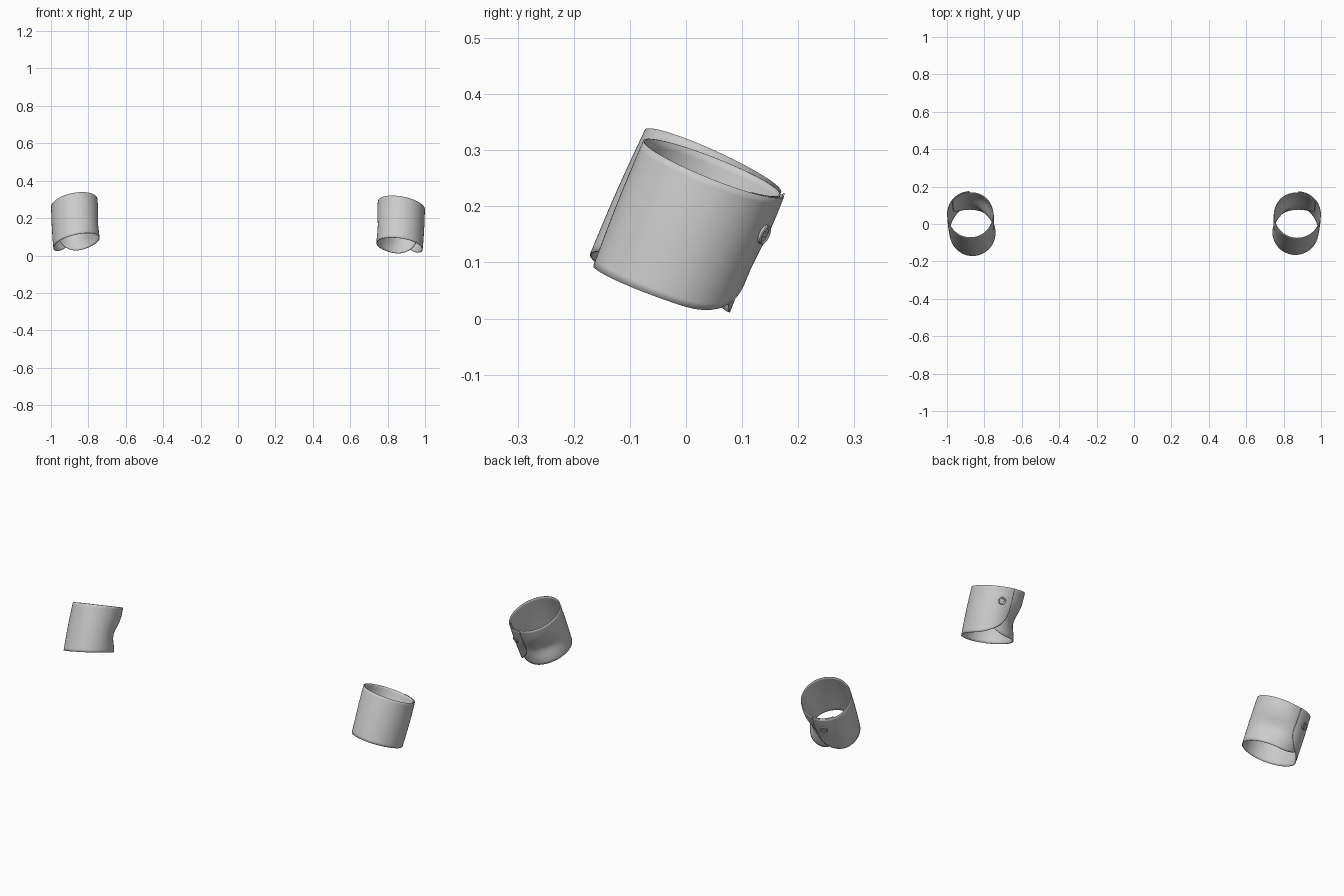
import bpy, bmesh, math
from mathutils import Vector, Matrix

if "Cube" in bpy.data.objects:
    bpy.data.objects.remove(bpy.data.objects["Cube"])

# angle is measured from the outer side (0) to the back (90); height v runs 0..1
OUTER_EDGE, INNER_EDGE = 88, 36 - 360
CORNER_W, CORNER_H = 70, 0.54


def surface(cuff, deg, v, offset=0.0):
    (c0, u0, w0), (c1, u1, w1) = cuff
    a = math.radians(deg)
    c = Vector(c0).lerp(Vector(c1), v)
    d = (Vector(u0) * math.cos(a) + Vector(w0) * math.sin(a)).lerp(
        Vector(u1) * math.cos(a) + Vector(w1) * math.sin(a), v)
    # soft crease at the inner back side
    da = (deg - 135 + 180) % 360 - 180
    dent = 0.026 * math.exp(-(da / 30) ** 2 / 2 - ((v - 0.38) / 0.17) ** 2 / 2)
    bulge = 0.002 * math.sin(math.pi * v)
    return c + d + d.normalized() * (offset + bulge - dent)


def smooth(t):
    t = min(1, max(0, t))
    return t * t * (3 - 2 * t)


def link(name, bm):
    me = bpy.data.meshes.new(name)
    bm.to_mesh(me)
    bm.free()
    ob = bpy.data.objects.new(name, me)
    bpy.context.collection.objects.link(ob)
    return ob


def shade(ob, angle=40):
    bpy.ops.object.select_all(action='DESELECT')
    ob.select_set(True)
    bpy.context.view_layer.objects.active = ob
    bpy.ops.object.shade_smooth_by_angle(angle=math.radians(angle))


def make_cuff(name, cuff):
    # wrapped sheet with two overlapping ends and rounded lower corners
    n, rows = 14, 18
    cols = []
    for k in range(n, 0, -1):
        s = math.sin(k / n * math.pi / 2)
        cols.append((OUTER_EDGE - CORNER_W + CORNER_W * s, s))
    a, b = OUTER_EDGE - CORNER_W, INNER_EDGE + CORNER_W
    for k in range(61):
        cols.append((a + (b - a) * k / 60, 0))
    for k in range(1, n + 1):
        s = math.sin(k / n * math.pi / 2)
        cols.append((b - CORNER_W * s, s))
    bm = bmesh.new()
    grid = []
    for deg, s in cols:
        v0 = CORNER_H * (1 - math.sqrt(max(0, 1 - s * s)))
        off = 0.003 * smooth((deg + 20) / 60) - 0.004 * smooth((-225 - deg) / 50)
        grid.append([bm.verts.new(surface(cuff, deg, v0 + (1 - v0) * j / rows, off))
                     for j in range(rows + 1)])
    for p, q in zip(grid, grid[1:]):
        for j in range(rows):
            bm.faces.new((p[j], p[j + 1], q[j + 1], q[j]))
    bmesh.ops.recalc_face_normals(bm, faces=bm.faces)
    ob = link(name, bm)
    mod = ob.modifiers.new("cloth_thickness", 'SOLIDIFY')
    mod.thickness = 0.003
    mod.offset = 0
    shade(ob)


def make_button(name, matrix):
    # turned disc with raised rim
    bm = bmesh.new()
    prof = [(0, 0), (0.015, 0), (0.018, 0.002), (0.018, 0.006), (0.016, 0.008),
            (0.014, 0.0075), (0.012, 0.0055), (0, 0.0055)]
    vs = [bm.verts.new((r, 0, z)) for r, z in prof]
    es = [bm.edges.new(p) for p in zip(vs, vs[1:])]
    bmesh.ops.spin(bm, geom=vs + es, axis=(0, 0, 1), cent=(0, 0, 0),
                   angle=math.tau, steps=28)
    bmesh.ops.remove_doubles(bm, verts=bm.verts, dist=1e-5)
    bmesh.ops.recalc_face_normals(bm, faces=bm.faces)
    ob = link(name, bm)
    # four thread holes
    bm = bmesh.new()
    for k in range(4):
        t = math.pi / 4 + k * math.pi / 2
        bmesh.ops.create_cone(bm, cap_ends=True, segments=10, radius1=0.0024,
                              radius2=0.0024, depth=0.02,
                              matrix=Matrix.Translation((0.006 * math.cos(t), 0.006 * math.sin(t), 0.012)))
    cutter = link("button_hole_cutter", bm)
    cutter.hide_render = True
    mod = ob.modifiers.new("holes", 'BOOLEAN')
    mod.operation = 'DIFFERENCE'
    mod.object = cutter
    shade(ob, 35)
    bpy.ops.object.modifier_apply(modifier="holes")
    bpy.data.objects.remove(cutter)
    ob.matrix_world = matrix


# (centre, outward radius, backward radius) of the bottom and top rims
cuffs = {
    "right": (((0.863, -0.042, 0.050), (0.122, 0, -0.015), (0, 0.122, -0.043)),
              ((0.873, 0.048, 0.268), (0.124, 0, -0.020), (0, 0.123, -0.048))),
    "left": (((-0.863, -0.045, 0.068), (-0.122, 0, -0.025), (0, 0.125, -0.045)),
             ((-0.875, 0.050, 0.280), (-0.122, 0, -0.020), (0, 0.122, -0.055))),
}
for side, cuff in cuffs.items():
    make_cuff(side + "_cuff", cuff)
    deg, v = 65, 0.7
    p = surface(cuff, deg, v, 0.003)
    up = (surface(cuff, deg, v + 0.02) - surface(cuff, deg, v - 0.02)).normalized()
    along = surface(cuff, deg + 2, v) - surface(cuff, deg - 2, v)
    out = along.cross(up).normalized()
    if out.y < 0:
        out = -out
    m = Matrix((up.cross(out), up, out)).transposed().to_4x4()
    m.translation = p
    make_button(side + "_button", m)
